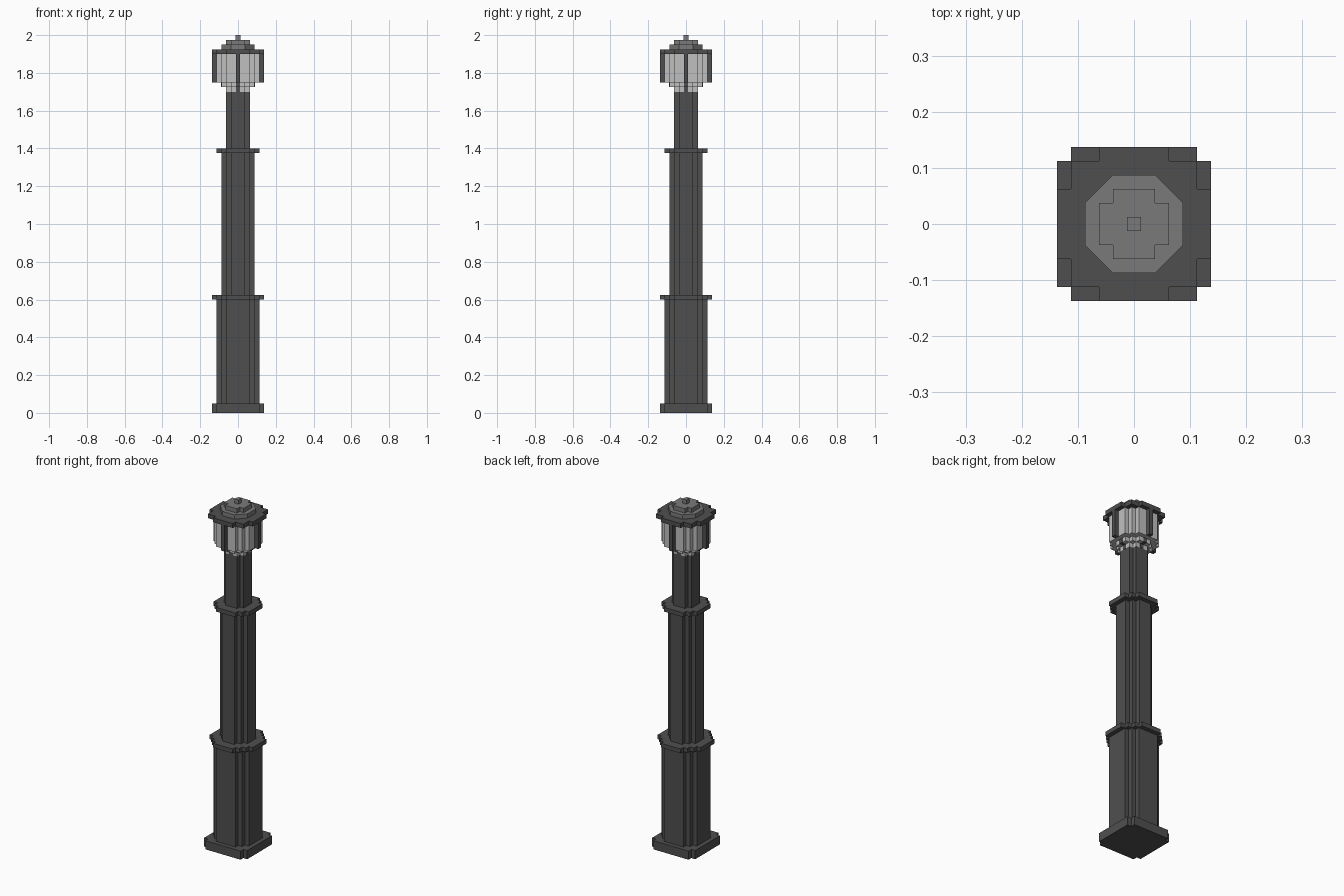
import bpy, bmesh, math
from mathutils import Matrix

U = 0.025  # block size

if "Cube" in bpy.data.objects:
    bpy.data.objects.remove(bpy.data.objects["Cube"], do_unlink=True)


def material(name, value):
    m = bpy.data.materials.new(name)
    colour = (value, value, value, 1)
    m.diffuse_color = colour
    m.use_nodes = True
    bsdf = m.node_tree.nodes["Principled BSDF"]
    bsdf.inputs["Base Color"].default_value = colour
    bsdf.inputs["Roughness"].default_value = 0.9
    return m


IRON = material("dark iron", 0.078)
ROOF = material("mid grey roof", 0.195)
GLASS = material("pale glass", 0.53)


def finish(name, bm, mat):
    bmesh.ops.recalc_face_normals(bm, faces=bm.faces)
    mesh = bpy.data.meshes.new(name)
    bm.to_mesh(mesh)
    bm.free()
    mesh.materials.append(mat)
    ob = bpy.data.objects.new(name, mesh)
    bpy.context.collection.objects.link(ob)


def tier(name, corners, z0, z1, mat, stepped=True):
    """Extrude a section given by the outer corners of one quarter (in blocks)."""
    quarter = []
    for i, (x, y) in enumerate(corners):
        quarter.append((x, y))
        if stepped and i + 1 < len(corners):
            quarter.append((corners[i + 1][0], y))  # inner corner of the step
    bm = bmesh.new()
    verts = []
    for k in range(4):
        c, s = [(1, 0), (0, 1), (-1, 0), (0, -1)][k]
        for x, y in quarter:
            verts.append(bm.verts.new(((c * x - s * y) * U, (s * x + c * y) * U, z0 * U)))
    face = bm.faces.new(verts)
    top = bmesh.ops.extrude_face_region(bm, geom=[face])["geom"]
    bmesh.ops.translate(bm, vec=(0, 0, (z1 - z0) * U),
                        verts=[v for v in top if isinstance(v, bmesh.types.BMVert)])
    finish(name, bm, mat)


# Sections, from wide to narrow
PLINTH = [(5.5, 4.5), (4.5, 5.5)]
CAP = [(5.5, 2.5), (4.5, 4.5), (2.5, 5.5)]
RING = [(5.5, 2.5), (4.5, 3.5), (3.5, 4.5), (2.5, 5.5)]
NINE = [(4.5, 2.5), (3.5, 3.5), (2.5, 4.5)]
SEVEN = [(3.5, 1.5), (2.5, 2.5), (1.5, 3.5)]
FIVE = [(2.5, 1.5), (1.5, 2.5)]
ONE = [(0.5, 0.5)]

# Column
tier("base_plinth", PLINTH, 0, 2, IRON)
tier("lower_shaft", NINE, 2, 24, IRON)
tier("lower_ring", RING, 24, 25, IRON)
tier("middle_shaft", SEVEN, 25, 55, IRON)
tier("upper_ring", NINE, 55, 56, IRON)
tier("upper_shaft", FIVE, 56, 68, IRON)

# Lantern
tier("glass_collar", FIVE, 68, 69, GLASS)
tier("glass_bowl", SEVEN, 69, 70, GLASS)
tier("glass_body", NINE, 70, 76, GLASS)
tier("lantern_cap", CAP, 76, 77, IRON)
tier("roof_lower", SEVEN, 77, 78, ROOF, stepped=False)
tier("roof_upper", FIVE, 78, 79, ROOF)
tier("roof_finial", ONE, 79, 80, ROOF)

# Iron posts on the four sides, stepping inward under the glass
for k, side in enumerate(("front", "left", "back", "right")):
    bm = bmesh.new()
    for outer, z0, z1 in ((5.5, 70, 76), (3.55, 69, 70), (2.55, 68, 69)):
        mat = (Matrix.Rotation(math.pi / 2 * k, 4, "Z")
               @ Matrix.Translation((0, -(outer - 0.5) * U, (z0 + z1) / 2 * U))
               @ Matrix.Diagonal((0.9 * U, U, (z1 - z0) * U, 1)))
        bmesh.ops.create_cube(bm, size=1, matrix=mat)
    finish(side + "_lantern_post", bm, IRON)
